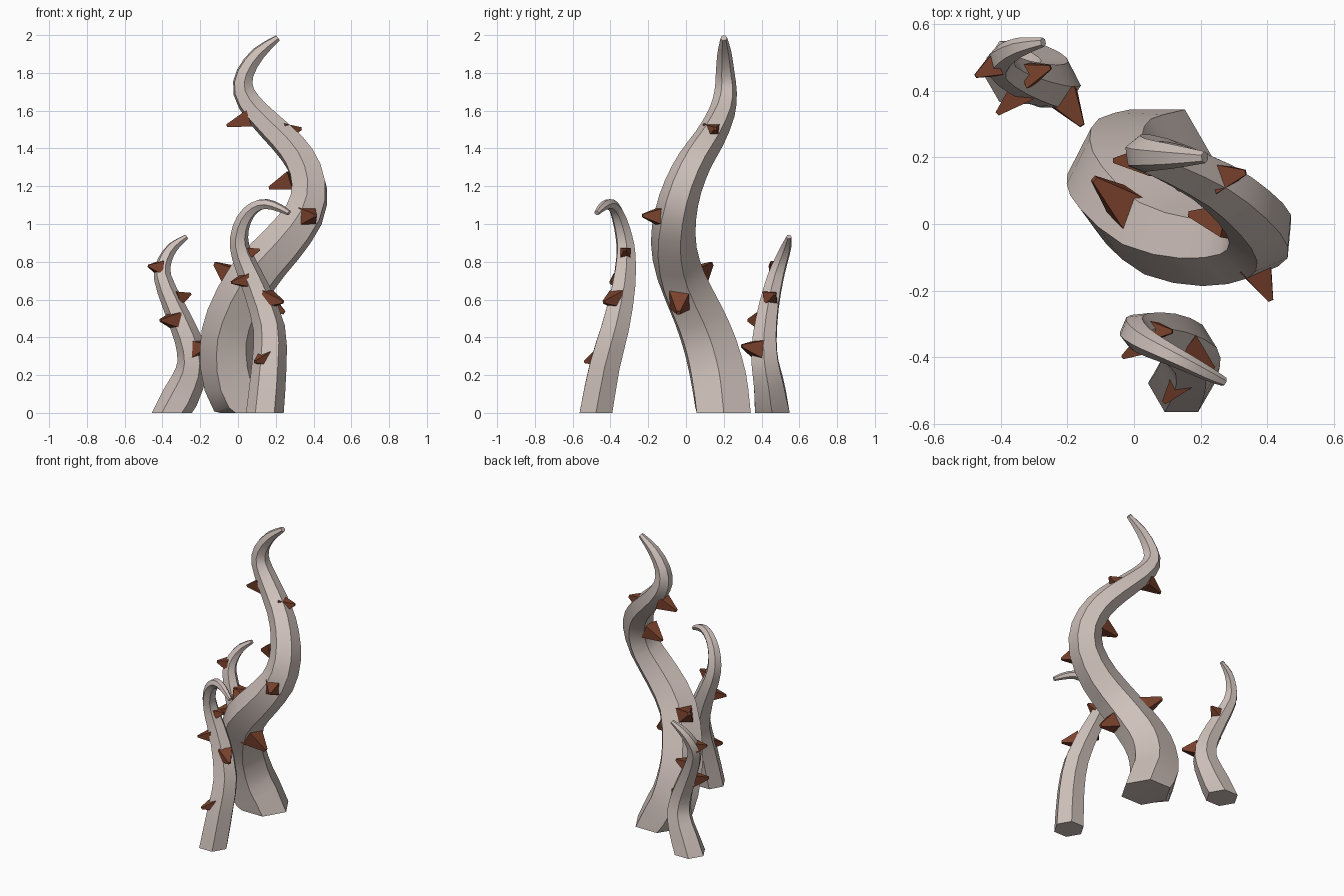
import bpy, bmesh, math
from mathutils import Vector

if "Cube" in bpy.data.objects:
    bpy.data.objects.remove(bpy.data.objects["Cube"])


def material(name, rgb):
    m = bpy.data.materials.new(name)
    m.diffuse_color = (*rgb, 1)
    m.use_nodes = True
    m.node_tree.nodes["Principled BSDF"].inputs["Base Color"].default_value = m.diffuse_color
    return m


SKIN = material("pale grey flesh", (0.62, 0.53, 0.49))
HORN = material("rust brown horn", (0.20, 0.055, 0.026))


def finish(bm, name, mat):
    bmesh.ops.recalc_face_normals(bm, faces=bm.faces)
    me = bpy.data.meshes.new(name)
    bm.to_mesh(me)
    bm.free()
    me.materials.append(mat)
    ob = bpy.data.objects.new(name, me)
    bpy.context.collection.objects.link(ob)
    return ob


def refine(pts, n=2):
    """Catmull-Rom through (x, y, z, radius) points."""
    p = [Vector(q) for q in pts]
    p = [2 * p[0] - p[1]] + p + [2 * p[-1] - p[-2]]
    out = []
    for i in range(1, len(p) - 2):
        a, b, c, d = p[i - 1:i + 3]
        for k in range(n):
            t = k / n
            out.append(0.5 * (2 * b + (c - a) * t + (2 * a - 5 * b + 4 * c - d) * t * t
                              + (3 * b - a - 3 * c + d) * t ** 3))
    return out + [p[-2]]


def tentacle(name, pts, sides=6):
    """Six-sided tapering tube, flat on the ground, parallel transported."""
    rings_in = refine(pts)
    bm = bmesh.new()
    rings = []
    tangent, side = Vector((0, 0, 1)), Vector((1, 0, 0))
    for i, q in enumerate(rings_in):
        if i > 0:
            nxt = rings_in[min(i + 1, len(rings_in) - 1)]
            new = (nxt - rings_in[i - 1]).to_3d().normalized()
            side = tangent.rotation_difference(new) @ side
            tangent = new
        up = tangent.cross(side)
        c = q.to_3d()
        rings.append([bm.verts.new(c + q[3] * (math.cos(a) * side + math.sin(a) * up))
                      for a in (math.tau * k / sides for k in range(sides))])
    for r, s in zip(rings, rings[1:]):
        for k in range(sides):
            j = (k + 1) % sides
            bm.faces.new((r[k], r[j], s[j], s[k]))
    bm.faces.new(rings[0])
    bm.faces.new(rings[-1])
    ob = finish(bm, name, SKIN)
    bpy.ops.object.select_all(action='DESELECT')
    bpy.context.view_layer.objects.active = ob
    ob.select_set(True)
    bpy.ops.object.shade_smooth_by_angle(angle=math.radians(35))


def spikes(name, specs):
    """Blunt four-sided thorns: (base point, tip point, base radius)."""
    for n, (base, tip, r) in enumerate(specs, 1):
        base, tip = Vector(base), Vector(tip)
        axis = tip - base
        base = base - axis.normalized() * 0.015
        q = axis.to_track_quat('Z', 'Y')
        bm = bmesh.new()
        lo, hi = [], []
        for k in range(4):
            a = math.pi / 4 + k * math.pi / 2
            d = q @ Vector((math.cos(a), math.sin(a), 0))
            lo.append(bm.verts.new(base + d * r))
            hi.append(bm.verts.new(tip + d * r * 0.16))
        for k in range(4):
            j = (k + 1) % 4
            bm.faces.new((lo[k], lo[j], hi[j], hi[k]))
        bm.faces.new(lo)
        bm.faces.new(hi)
        finish(bm, f"{name}_{n}", HORN)


# Large central tentacle
tentacle("large_tentacle", [
    (.07, .20, 0, .165), (-.02, .175, .17, .165), (-.045, .13, .35, .157),
    (-.02, .07, .51, .148), (.08, -.025, .72, .136), (.23, -.065, .89, .124),
    (.35, -.055, 1.05, .112), (.378, -.015, 1.2, .102), (.33, .05, 1.34, .092),
    (.235, .125, 1.455, .082), (.10, .19, 1.59, .070), (.03, .21, 1.70, .060),
    (.038, .207, 1.80, .050), (.11, .203, 1.905, .038), (.212, .20, 1.985, .018)])
spikes("large_spike", [
    ((.045, .19, 1.555), (-.06, .19, 1.52), .065),
    ((.26, .14, 1.49), (.335, .155, 1.505), .065),
    ((.27, .01, 1.225), (.165, .03, 1.19), .072),
    ((.37, -.14, 1.04), (.41, -.23, 1.045), .070),
    ((-.02, .05, .72), (-.12, .135, .79), .085),
    ((.13, -.03, .60), (.245, -.04, .53), .088)])

# Front tentacle with curled tip
tentacle("front_tentacle", [
    (.142, -.477, 0, .10), (.165, -.43, .25, .092), (.165, -.375, .45, .084),
    (.095, -.332, .66, .070), (.022, -.318, .83, .056), (.006, -.328, .93, .048),
    (.032, -.352, 1.025, .041), (.085, -.38, 1.087, .034), (.15, -.412, 1.106, .028),
    (.22, -.448, 1.085, .022), (.27, -.473, 1.058, .014)])
spikes("front_spike", [
    ((.15, -.46, .29), (.09, -.535, .27), .060),
    ((.165, -.375, .60), (.238, -.435, .587), .064),
    ((.03, -.36, .70), (-.035, -.40, .69), .050),
    ((.055, -.32, .845), (.115, -.322, .865), .050)])

# Small back-left tentacle
tentacle("back_tentacle", [
    (-.35, .457, 0, .106), (-.268, .437, .16, .090), (-.24, .418, .27, .081),
    (-.268, .417, .40, .071), (-.342, .44, .57, .058), (-.40, .475, .72, .047),
    (-.387, .505, .81, .038), (-.342, .53, .88, .029), (-.272, .545, .933, .014)])
spikes("back_spike", [
    ((-.425, .47, .77), (-.475, .443, .778), .050),
    ((-.31, .45, .61), (-.25, .47, .63), .054),
    ((-.34, .395, .49), (-.41, .33, .49), .060),
    ((-.205, .37, .34), (-.155, .295, .355), .066)])
